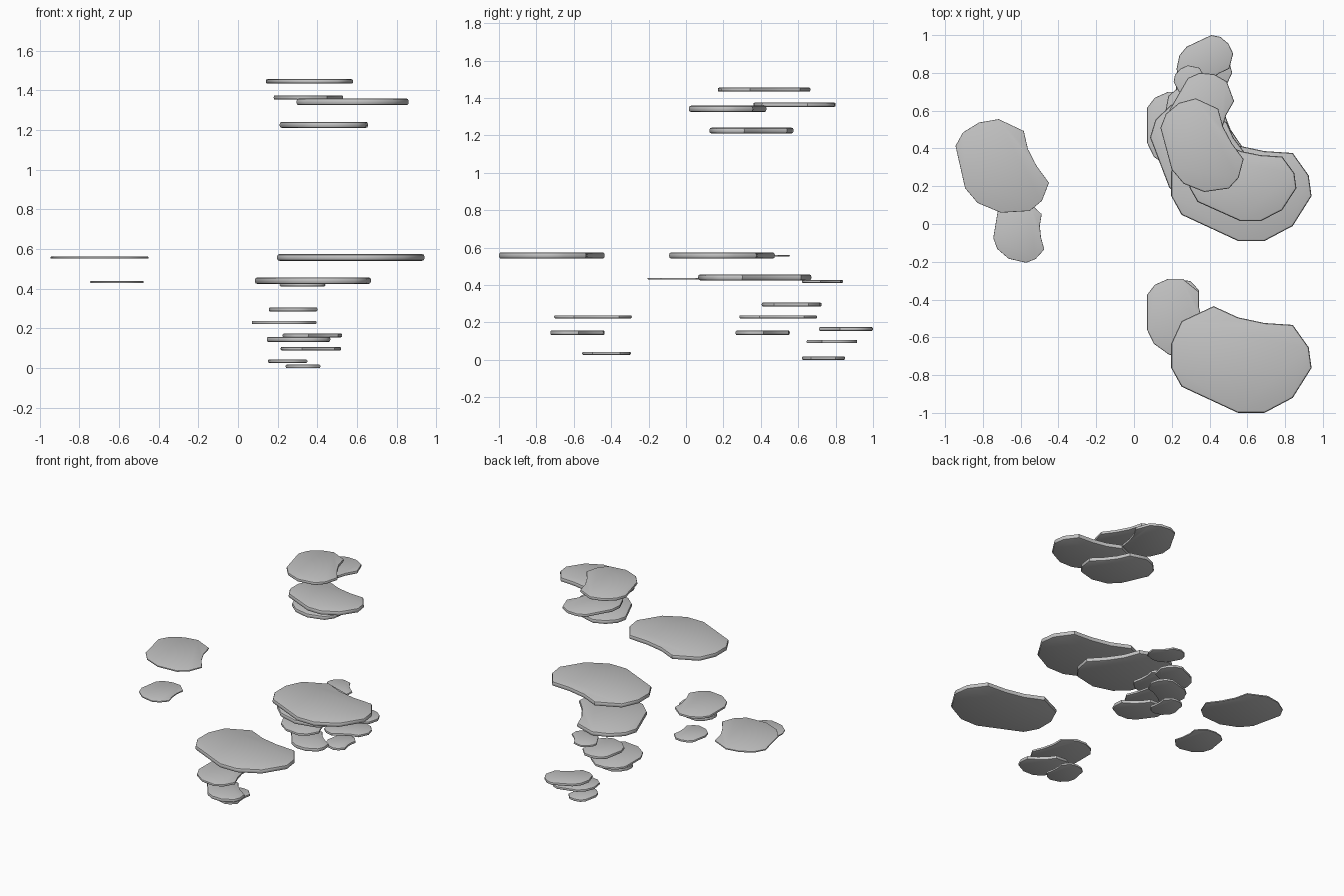
import bpy
import bmesh
from math import radians
from mathutils import Matrix, Vector

cube = bpy.data.objects.get("Cube")
if cube:
    bpy.data.objects.remove(cube, do_unlink=True)

# One plain stone grey for every slab
grey = bpy.data.materials.new("stone_grey")
grey.use_nodes = True
colour = (0.55, 0.55, 0.55, 1)
grey.diffuse_color = colour
grey.node_tree.nodes["Principled BSDF"].inputs["Base Color"].default_value = colour

# Shared kidney-shaped outline, counter-clockwise
OUTLINE = [(-.15, .29), (-.32, .21), (-.375, .09), (-.375, -.04), (-.32, -.14),
           (-.02, -.28), (.12, -.28), (.27, -.20), (.37, -.04), (.355, .07),
           (.27, .19), (.12, .20), (-.02, .23)]


def make_slab(name, x_range, y_range, z, thick, turn):
    """Turn the outline, fit it to its footprint, thicken it and round the rim."""
    spin = Matrix.Rotation(radians(turn), 2)
    points = [spin @ Vector(p) for p in OUTLINE]

    def fit(axis, span):
        values = [p[axis] for p in points]
        low, high = min(values), max(values)
        return [span[0] + (v - low) / (high - low) * (span[1] - span[0]) for v in values]

    bm = bmesh.new()
    verts = [bm.verts.new((x, y, z - thick / 2))
             for x, y in zip(fit(0, x_range), fit(1, y_range))]
    base = bm.faces.new(verts)
    top = bmesh.ops.extrude_face_region(bm, geom=[base], use_keep_orig=True)["geom"]
    bmesh.ops.translate(bm, vec=(0, 0, thick),
                        verts=[g for g in top if isinstance(g, bmesh.types.BMVert)])
    bmesh.ops.recalc_face_normals(bm, faces=bm.faces)
    rim = [e for e in bm.edges if abs(e.verts[0].co.z - e.verts[1].co.z) < thick / 2]
    bmesh.ops.bevel(bm, geom=rim, offset=thick * .35, segments=2,
                    profile=.5, affect='EDGES')
    mesh = bpy.data.meshes.new(name)
    bm.to_mesh(mesh)
    bm.free()
    mesh.materials.append(grey)
    slab = bpy.data.objects.new(name, mesh)
    bpy.context.collection.objects.link(slab)
    return slab


# name, x span, y span, height, thickness, turn
SLABS = [
    # Upper group
    ("upper_slab_top", (.14, .58), (.17, .665), 1.445, .022, -50),
    ("upper_slab_back", (.18, .53), (.36, .80), 1.364, .022, -95),
    ("upper_slab_wide", (.295, .86), (.015, .43), 1.342, .034, 0),
    ("upper_slab_low", (.21, .655), (.125, .575), 1.226, .031, -42),
    # Thin side pair
    ("side_slab_high", (-.945, -.45), (.06, .555), .557, .010, -54),
    ("side_slab_low", (-.745, -.475), (-.205, .12), .434, .010, -73),
    # Front group
    ("front_slab_wide", (.197, .94), (-1.0, -.435), .558, .034, 0),
    ("front_slab_middle", (.07, .395), (-.705, -.29), .230, .017, -65),
    ("front_slab_low", (.145, .465), (-.725, -.435), .145, .026, -30),
    ("front_slab_bottom", (.15, .35), (-.555, -.295), .035, .016, -75),
    # Back group
    ("back_slab_wide", (.197, .94), (-.09, .475), .558, .034, 0),
    ("back_slab_second", (.085, .67), (.065, .67), .441, .033, -45),
    ("back_slab_small", (.21, .44), (.62, .84), .419, .014, -38),
    ("back_slab_third", (.155, .40), (.405, .725), .296, .021, -75),
    ("back_slab_middle", (.07, .395), (.285, .70), .230, .017, -65),
    ("back_slab_rear", (.225, .525), (.71, 1.0), .165, .020, -130),
    ("back_slab_low", (.145, .465), (.265, .555), .145, .026, -30),
    ("back_slab_rear_low", (.215, .52), (.645, .915), .098, .018, -140),
    ("back_slab_bottom", (.24, .415), (.62, .85), .009, .018, -75),
]

bpy.ops.object.select_all(action='DESELECT')
for spec in SLABS:
    slab = make_slab(*spec)
    slab.select_set(True)
    bpy.context.view_layer.objects.active = slab
bpy.ops.object.shade_smooth_by_angle(angle=radians(40))
